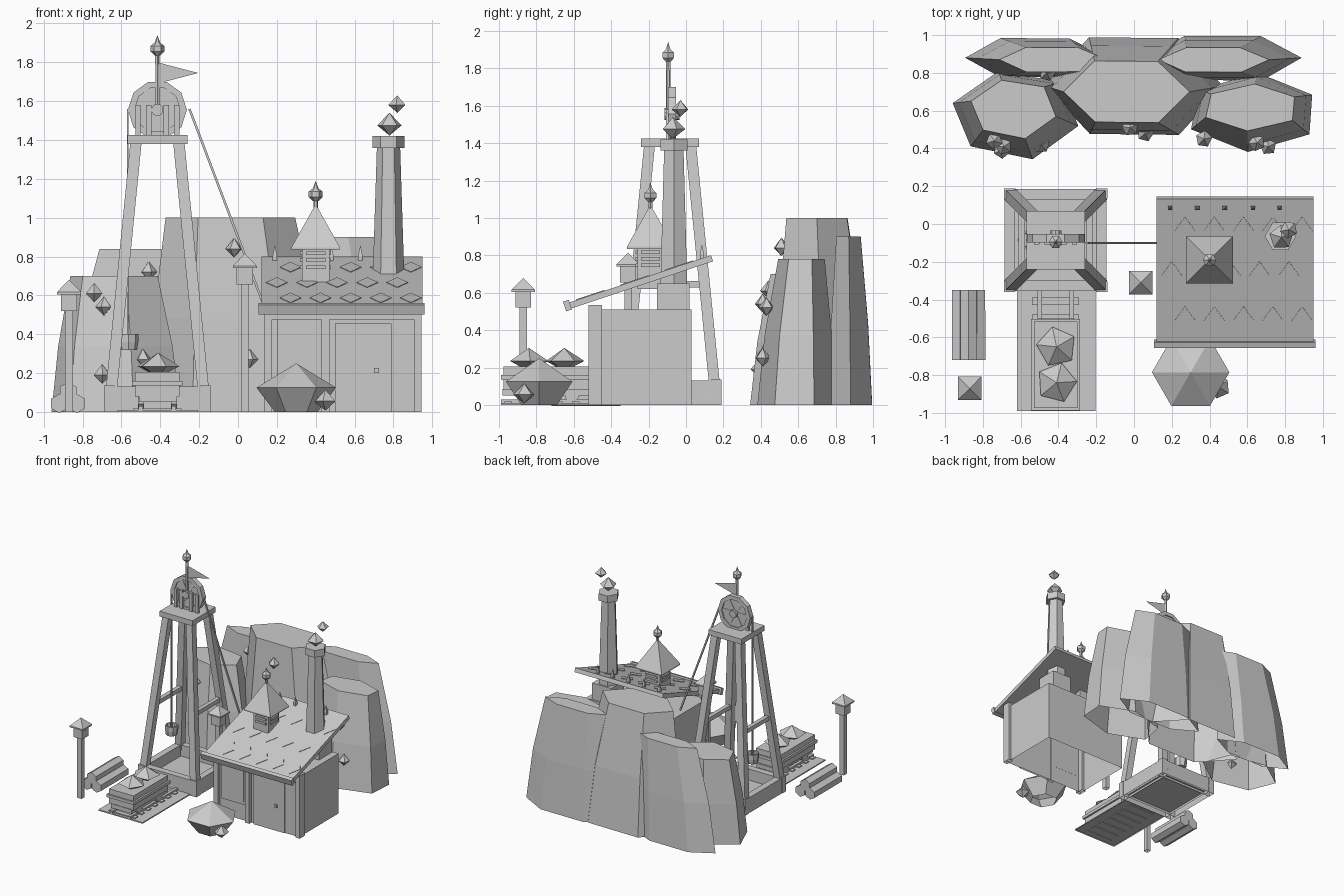
import bpy, bmesh, random
from math import sin, cos, pi, atan2
from mathutils import Vector, Matrix

random.seed(4)
if "Cube" in bpy.data.objects:
    bpy.data.objects.remove(bpy.data.objects["Cube"], do_unlink=True)

grey = bpy.data.materials.new("stone_grey")
grey.use_nodes = True
COLOUR = (0.6, 0.6, 0.6, 1)
grey.diffuse_color = COLOUR
grey.node_tree.nodes["Principled BSDF"].inputs["Base Color"].default_value = COLOUR


def finish(name, bm, matrix=Matrix()):
    """Make the object; faces lying on the ground are left open."""
    bmesh.ops.remove_doubles(bm, verts=bm.verts, dist=1e-5)
    bmesh.ops.recalc_face_normals(bm, faces=bm.faces)
    ground = [f for f in bm.faces if all((matrix @ v.co).z < .003 for v in f.verts)]
    bmesh.ops.delete(bm, geom=ground, context="FACES")
    mesh = bpy.data.meshes.new(name)
    bm.to_mesh(mesh)
    bm.free()
    mesh.materials.append(grey)
    obj = bpy.data.objects.new(name, mesh)
    obj.matrix_world = matrix
    bpy.context.collection.objects.link(obj)
    return obj


def box(name, x, y, z, tilt=0):
    """Box from (low, high) ranges, tilted about x around its centre."""
    bm = bmesh.new()
    bmesh.ops.create_cube(bm, size=1)
    spans = (x, y, z)
    bmesh.ops.scale(bm, vec=[b - a for a, b in spans], verts=bm.verts)
    centre = Vector([(a + b) / 2 for a, b in spans])
    return finish(name, bm, Matrix.Translation(centre) @ Matrix.Rotation(tilt, 4, "X"))


def loft(name, rings, n=6, spin=0, matrix=Matrix(), jitter=0):
    """Stack of n-sided rings, each (x, y, z, radius_x, radius_y)."""
    bm = bmesh.new()
    wobble = [1 + random.uniform(-jitter, jitter) for _ in range(n)]
    loops = []
    for x, y, z, rx, ry in rings:
        loops.append([bm.verts.new((x + rx * w * cos(spin + 2 * pi * i / n),
                                    y + ry * w * sin(spin + 2 * pi * i / n), z))
                      for i, w in enumerate(wobble)])
    for a, b in zip(loops, loops[1:]):
        for i in range(n):
            bm.faces.new((a[i], a[i - 1], b[i - 1], b[i]))
    for loop, ring in ((loops[0], rings[0]), (loops[-1], rings[-1])):
        if ring[3] > 0:
            bm.faces.new(loop)
    return finish(name, bm, matrix)


def turned(name, x, y, profile, n=6, spin=0):
    """Upright turned part from (radius, z) pairs."""
    return loft(name, [(x, y, z, r, r) for r, z in profile], n, spin)


def beam(name, a, b, width, n=4):
    a, b = Vector(a), Vector(b)
    turn = (b - a).to_track_quat("Z", "Y").to_matrix().to_4x4()
    r = width / (2 * cos(pi / n))
    return loft(name, [(0, 0, 0, r, r), (0, 0, (b - a).length, r, r)], n, pi / n,
                Matrix.Translation(a) @ turn)


def post_beam(name, a, b, half):
    """Leaning square leg with level ends."""
    r = half * 2 ** 0.5
    return loft(name, [(*a, r, r), (*b, r, r)], 4, pi / 4)


def gem(name, x, y, z, r, h, n=5):
    return turned(name, x, y, [(0, z - h * .8), (r, z), (0, z + h)], n, random.uniform(0, 1))


def pyramid(name, x, y, half, z0, z1):
    r = half * 2 ** 0.5
    turned(name, x, y, [(r, z0), (r, z0 + .012), (0, z1)], 4, pi / 4)


def finial(name, x, y, z):
    turned(name + "_stem", x, y, [(.012, z - .08), (.012, z)], 6)
    turned(name + "_ball", x, y,
           [(.014, z - .035), (.036, z - .014), (.036, z + .014), (.014, z + .032), (0, z + .07)])


# Cliff: tapered faceted rocks, each (spin, base x, y, rx, ry, top x, y, z, rx, ry)
rocks = {"cliff_centre": (.0, .0, .73, .48, .30, -.04, .70, 1.0, .34, .19),
         "cliff_left": (-1.3, -.63, .58, .34, .24, -.64, .61, .70, .23, .16),
         "cliff_right": (.45, .63, .595, .355, .21, .62, .62, .78, .26, .125),
         "cliff_back_right": (.0, .47, .88, .41, .135, .42, .87, .90, .29, .075),
         "cliff_back_left": (.0, -.52, .88, .37, .12, -.43, .87, .84, .28, .075)}
for name, (spin, x, y, rx, ry, tx, ty, h, ux, uy) in rocks.items():
    k = .35
    loft(name, [(x, y, 0, rx, ry),
                (x + (tx - x) * k, y + (ty - y) * k, h * .48,
                 rx + (ux - rx) * k, ry + (uy - ry) * k),
                (tx, ty, h, ux, uy)], 6, spin, jitter=.03)
for x, y, z in [(-.02, .51, .84), (-.74, .44, .61), (-.69, .41, .54), (-.46, .80, .72),
                (-.70, .39, .19), (-.49, .42, .27), (.06, .48, .27), (.37, .45, .30),
                (.65, .43, .52), (.71, .41, .25)]:
    gem("cliff_crystal", x, y, z, .045, .055)

# Tower
TX, TY = -.415, -.085
box("tower_floor", (TX - .23, TX + .23), (TY - .23, TY + .23), (.02, .035))
for s in (-1, 1):
    u, v = sorted((s * .215, s * .27))
    box("base_beam_side", (TX + u, TX + v), (TY - .27, TY + .27), (0, .13))
    box("base_beam_cross", (TX - .27, TX + .27), (TY + u, TY + v), (0, .13))
    beam("tower_brace", (TX + s * .18, TY - .2, .645), (TX + s * .18, TY + .2, .645), .035)
    for t in (-1, 1):
        post_beam("tower_leg", (TX + s * .243, TY + t * .243, .05),
                  (TX + s * .11, TY + t * .11, 1.39), .029)
        bx, by = TX + s * .247, TY + t * .247
        box("base_corner", (bx - .027, bx + .027), (by - .027, by + .027), (0, .135))
box("tower_platform", (TX - .155, TX + .155), (TY - .155, TY + .155), (1.38, 1.425))

# Winding wheel
HUB = Vector((TX, -.075, 1.555))
for name, r, w in (("wheel_disc", .13, .012), ("wheel_hub", .03, .04)):
    beam(name, HUB - Vector((0, w, 0)), HUB + Vector((0, w, 0)), 2 * r, 10)
bm = bmesh.new()
for i in range(10):
    quad = []
    for a in (i, i + 1):
        for r, y in ((.152, -.022), (.152, .022), (.118, .022), (.118, -.022)):
            quad.append(bm.verts.new((r * cos(a * pi / 5), y, r * sin(a * pi / 5))))
    for k in range(4):
        bm.faces.new((quad[k], quad[(k + 1) % 4], quad[4 + (k + 1) % 4], quad[4 + k]))
finish("wheel_rim", bm, Matrix.Translation(HUB))
for i in range(3):
    d = Vector((cos(i * pi / 3), 0, sin(i * pi / 3))) * .125
    beam("wheel_spoke", HUB - d, HUB + d, .03)
for x in (-.1, -.045, .045, .1):
    box("wheel_bearing", (TX + x - .014, TX + x + .014), (-.108, -.085), (1.42, 1.58))

# Flag and ropes
beam("flag_pole", (TX, -.095, 1.55), (TX, -.095, 1.85), .02, 6)
finial("flag_finial", TX, -.095, 1.87)
bm = bmesh.new()
bm.faces.new([bm.verts.new(p) for p in ((0, 0, .055), (.21, 0, 0), (0, 0, -.055))])
bmesh.ops.solidify(bm, geom=bm.faces[:], thickness=.008)
finish("flag", bm, Matrix.Translation((TX, -.092, 1.745)))
beam("rope_to_hut", (-.25, -.1, 1.56), (.125, -.1, .57), .012)
beam("bucket_rope", (-.567, -.085, .38), (-.567, -.085, 1.56), .009)
turned("bucket", -.565, -.085, [(.045, .32), (.052, .36), (.052, .40), (.04, .40), (.036, .37)], 8)

# Hut
box("hut_body", (.15, .925), (-.49, .03), (0, .51))
for x in (.155, .925):
    box("hut_corner_post", (x - .02, x + .02), (-.52, -.45), (0, .535))
box("hut_middle_post", (.43, .47), (-.52, -.489), (0, .535))
box("hut_lintel", (.135, .945), (-.515, -.489), (.475, .535))
box("door", (.50, .79), (-.505, -.489), (0, .455))
box("door_panel", (.79, .90), (-.497, -.489), (0, .455))
box("door_handle", (.70, .725), (-.515, -.50), (.20, .225))
box("window_frame", (.20, .43), (-.505, -.489), (.14, .475))
box("window_pane", (.225, .41), (-.51, -.50), (.165, .455))

# Sloping roof with diamond shingles and ridge spikes
SLOPE = atan2(.26, .78)
box("hut_roof", (.12, .95), (-.66, .16), (.638, .672), SLOPE)
box("roof_eave", (.105, .96), (-.65, -.618), (.504, .558), SLOPE)
roof_frame = Matrix.Translation((0, -.25, .655)) @ Matrix.Rotation(SLOPE, 4, "X")
for row, y in enumerate((-.27, -.02, .23)):
    for i in range(5):
        x = .20 + .155 * i + (.07 if row % 2 == 0 else 0)
        loft("roof_shingle", [(x, y, .01, .055, .08), (x, y, .0205, .055, .08)], 4, 0, roof_frame)
for x in (.19, .335, .48, .63, .77):
    turned("ridge_spike", x, .085, [(.016, .77), (.016, .805), (0, .86)], 4, pi / 4)

# Roof turret
CX, CY = .40, -.19
box("turret_body", (CX - .07, CX + .07), (CY - .07, CY + .07), (.62, .85))
for z in (.745, .78, .815):
    box("turret_louvre", (CX - .05, CX + .05), (CY - .08, CY + .08), (z - .008, z + .01))
    box("turret_louvre", (CX - .08, CX + .08), (CY - .05, CY + .05), (z - .008, z + .01))
pyramid("turret_roof", CX, CY, .125, .835, 1.07)
finial("turret_finial", CX, CY, 1.12)

# Chimney and smoke
box("chimney_base", (.69, .87), (-.155, .02), (.5, .65))
turned("chimney", .775, -.065, [(.083, .64), (.06, 1.36), (.083, 1.36), (.083, 1.42), (.05, 1.42)], 6)
gem("smoke_low", .78, -.07, 1.475, .066, .065)
gem("smoke_high", .82, -.03, 1.58, .047, .05)

# Lamp posts
for x, y, z in ((-.87, -.87, .52), (.035, -.31, .655)):
    box("lamp_post", (x - .02, x + .02), (y - .02, y + .02), (0, z))
    box("lamp_box", (x - .042, x + .042), (y - .042, y + .042), (z, z + .09))
    pyramid("lamp_roof", x, y, .062, z + .085, z + .16)

# Stacked logs
for x, z in ((-.92, .043), (-.83, .043), (-.875, .105)):
    beam("log", (x, -.72, z), (x, -.35, z), .085, 6)

# Track and ore cart
box("track_bed", (-.62, -.205), (-.99, -.355), (0, .01))
for i in range(7):
    y = -.95 + i * .09
    box("track_tie", (-.54, -.29), (y - .02, y + .02), (.004, .018))
for x in (-.50, -.33):
    box("track_rail", (x - .012, x + .012), (-.99, -.355), (.01, .03))
    for y in (-.87, -.61):
        beam("cart_wheel", (x - .015, y, .055), (x + .015, y, .055), .075, 8)
box("cart_frame", (-.51, -.315), (-.98, -.50), (.05, .085))
box("cart_body", (-.53, -.30), (-.975, -.515), (.08, .205))
box("cart_band", (-.545, -.285), (-.988, -.503), (.135, .16))
for y in (-.65, -.84):
    gem("cart_ore", TX + .005, y, .235, .108, .07, 5)

# Loose ore heap
turned("ore_heap", .30, -.785, [(.11, 0), (.205, .125), (0, .25)], 6)
gem("ore_lump", .45, -.865, .055, .06, .06)
